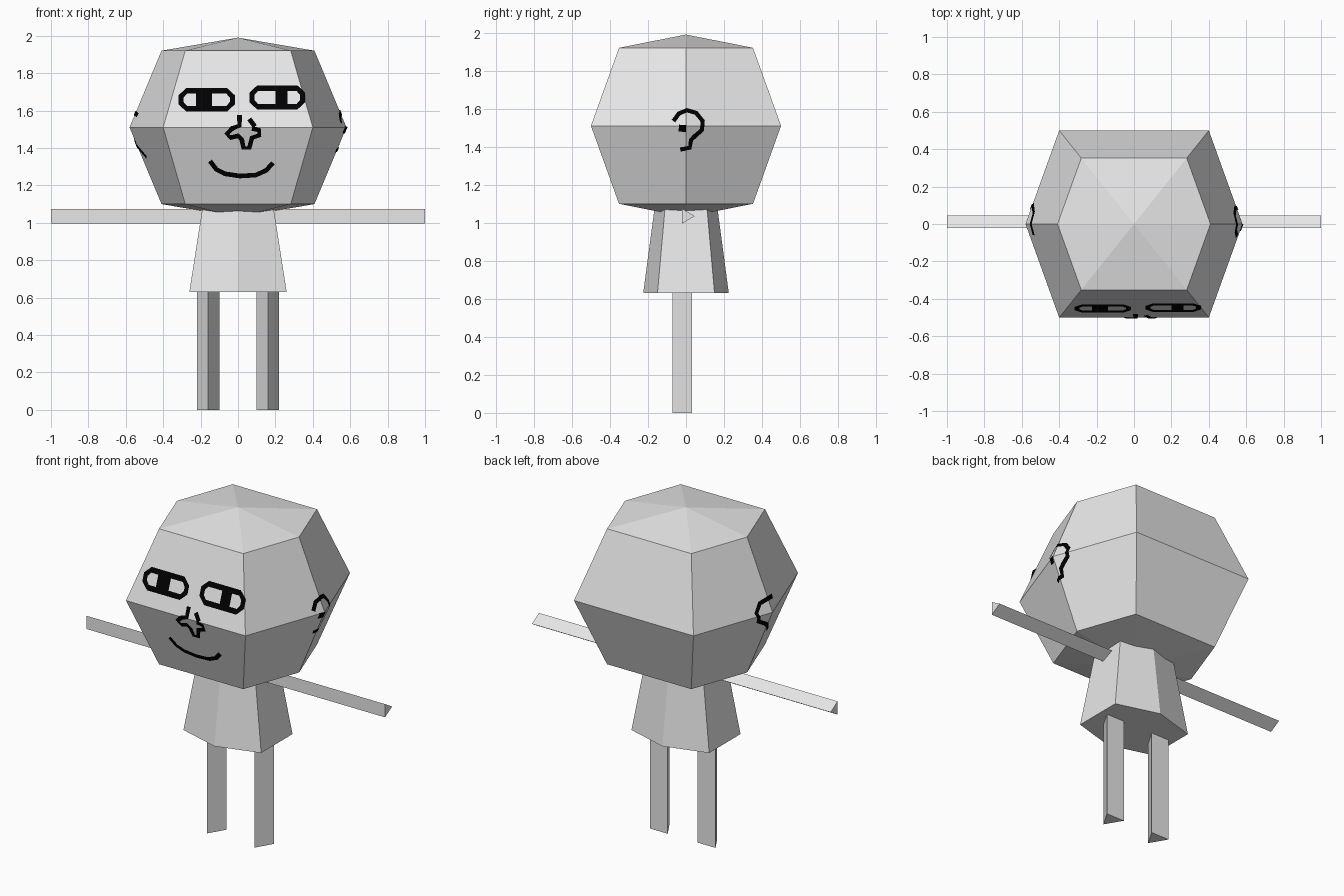
import bpy, bmesh
from mathutils import Vector

if "Cube" in bpy.data.objects:
    bpy.data.objects.remove(bpy.data.objects["Cube"])


def material(name, rgb):
    m = bpy.data.materials.new(name)
    m.diffuse_color = (*rgb, 1)
    m.use_nodes = True
    m.node_tree.nodes["Principled BSDF"].inputs["Base Color"].default_value = m.diffuse_color
    return m


GREY = material("light grey", (0.8, 0.8, 0.8))
BLACK = material("black ink", (0.0, 0.0, 0.0))
WHITE = material("eye white", (1.0, 1.0, 1.0))


def finish(bm, name, mat):
    me = bpy.data.meshes.new(name)
    bm.to_mesh(me)
    bm.free()
    me.materials.append(mat)
    ob = bpy.data.objects.new(name, me)
    bpy.context.collection.objects.link(ob)
    return ob


def loft(name, rings, low=None, high=None):
    """Join rings of points; close the ends with a cap or with a pole point."""
    bm = bmesh.new()
    vs = [[bm.verts.new(p) for p in r] for r in rings]
    n = len(vs[0])
    for a, b in zip(vs, vs[1:]):
        for i in range(n):
            bm.faces.new((a[i], a[(i + 1) % n], b[(i + 1) % n], b[i]))
    for ring, pole in ((vs[0], low), (vs[-1], high)):
        if pole:
            p = bm.verts.new(pole)
            for i in range(n):
                bm.faces.new((ring[i], ring[(i + 1) % n], p))
        else:
            bm.faces.new(ring)
    bmesh.ops.recalc_face_normals(bm, faces=bm.faces[:])
    return finish(bm, name, GREY)


# Head: six-sided faceted ball
MID = 1.51


def head_ring(s, z):
    return [(x * s, y * s, z) for x, y in
            ((.58, 0), (.40, .50), (-.40, .50), (-.58, 0), (-.40, -.50), (.40, -.50))]


loft("head", [head_ring(.705, 1.10), head_ring(1, MID), head_ring(.705, 1.92)],
     (0, 0, 1.03), (0, 0, 1.99))


# Body: tapered six-sided skirt shape
def body_ring(x, y, tip, z):
    return [(x, -y, z), (x, y, z), (0, tip, z), (-x, y, z), (-x, -y, z), (0, -tip, z)]


loft("body", [body_ring(.26, .15, .225, .63), body_ring(.19, .11, .165, 1.08)])

# Arms and legs: three-sided bars
for side, label in ((-1, "left"), (1, "right")):
    loft(label + "_arm", [[(side * x, -.022, .995), (side * x, .046, 1.035),
                           (side * x, -.022, 1.075)] for x in (.05, 1.0)])
    loft(label + "_leg", [[(side * .16, -.07, z), (side * .16 + .06, .032, z),
                           (side * .16 - .06, .032, z)] for z in (0, .63)])


# Drawn details: thin sheets laid on the head facets
def on_front(u, v, lift):
    return (u, -(.50 + lift - abs(v - MID) * .36), v)


def on_side(side):
    return lambda u, v, lift: (side * (.58 + lift - abs(u) * .36 - abs(v - MID) * .417), u, v)


def lay(bm, name, mat, place, lift):
    for co, no in (((0, 0, MID), (0, 0, 1)), ((0, 0, 0), (1, 0, 0))):
        bmesh.ops.bisect_plane(bm, geom=bm.verts[:] + bm.edges[:] + bm.faces[:],
                               plane_co=co, plane_no=no)
    for v in bm.verts:
        v.co = place(v.co.x, v.co.z, lift)
    bm.normal_update()
    for f in bm.faces:
        if f.normal.dot(f.calc_center_median() - Vector((0, 0, MID))) < 0:
            f.normal_flip()
    finish(bm, name, mat)


def stroke(name, pts, width, place, closed=False):
    bm = bmesh.new()
    p = [Vector(q) for q in pts]
    n = len(p)
    pairs = []
    for i in range(n):
        a = p[i - 1] if closed or i else p[i]
        b = p[(i + 1) % n] if closed or i < n - 1 else p[i]
        t = (b - a).normalized()
        o = Vector((-t.y, t.x)) * width / 2
        pairs.append([bm.verts.new((q.x, 0, q.y)) for q in (p[i] + o, p[i] - o)])
    for i in range(n if closed else n - 1):
        a, b = pairs[i], pairs[(i + 1) % n]
        bm.faces.new((a[0], a[1], b[1], b[0]))
    lay(bm, name, BLACK, place, .005)


def patch(name, pts, mat, lift):
    bm = bmesh.new()
    bm.faces.new([bm.verts.new((u, 0, v)) for u, v in pts])
    lay(bm, name, mat, on_front, lift)


# Eyes: white patch, black rim, black pupil
for label, x0, x1, z0, z1, p0, p1 in (("left", -.305, -.03, 1.61, 1.705, -.225, -.14),
                                      ("right", .075, .345, 1.62, 1.72, .20, .265)):
    c = .03
    rim = [(x0, z0 + c), (x0 + c, z0), (x1 - c, z0), (x1, z0 + c),
           (x1, z1 - c), (x1 - c, z1), (x0 + c, z1), (x0, z1 - c)]
    patch(label + "_eye_white", rim, WHITE, .003)
    stroke(label + "_eye_rim", rim, .03, on_front, True)
    patch(label + "_pupil", [(p0, z0), (p1, z0), (p1, z1), (p0, z1)], BLACK, .006)

# Nose and mouth
stroke("nose", [(.008, 1.575), (.008, 1.52), (-.03, 1.505), (-.06, 1.475), (-.04, 1.455),
                (0, 1.465), (.02, 1.445), (.03, 1.40), (.06, 1.40), (.075, 1.455),
                (.115, 1.468), (.113, 1.495), (.075, 1.505)], .026, on_front)
stroke("nose_bridge", [(.06, 1.555), (.09, 1.515)], .026, on_front)
stroke("mouth", [(-.15, 1.33), (-.115, 1.285), (-.07, 1.262), (.01, 1.25), (.095, 1.255),
                 (.15, 1.28), (.187, 1.32)], .025, on_front)

# Ears
stroke("right_ear", [(-.066, 1.535), (-.037, 1.575), (.005, 1.592), (.053, 1.578),
                     (.088, 1.535), (.084, 1.488), (.047, 1.456), (.026, 1.435),
                     (.02, 1.395), (-.03, 1.385)], .023, on_side(1))
stroke("right_ear_hole", [(-.038, 1.498), (0, 1.495)], .036, on_side(1))
stroke("left_ear", [(-.06, 1.575), (0, 1.588), (.06, 1.575), (.10, 1.53), (.08, 1.475),
                    (.02, 1.44), (-.02, 1.40), (-.08, 1.35)], .023, on_side(-1))
